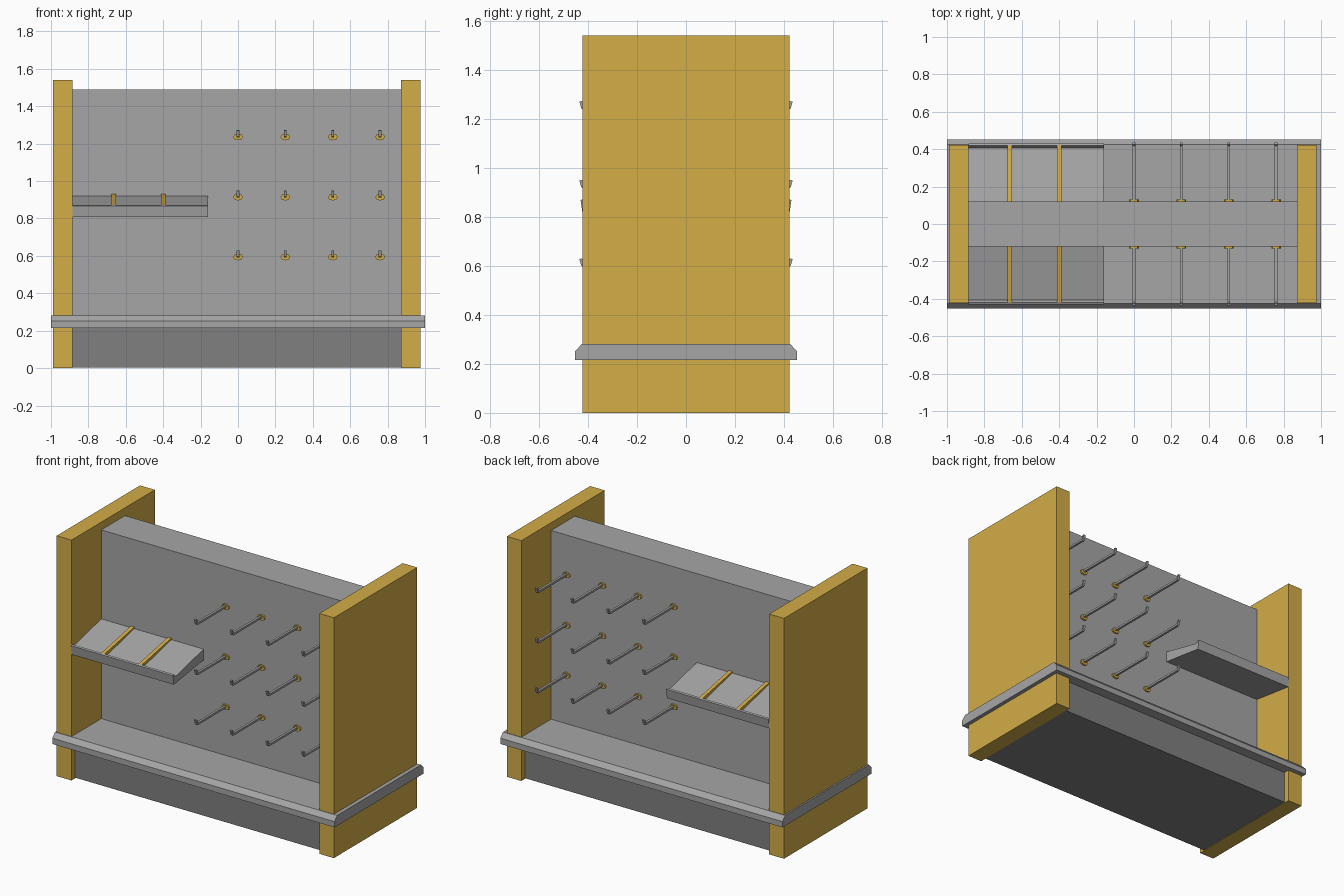
import bpy, bmesh

if "Cube" in bpy.data.objects:
    bpy.data.objects.remove(bpy.data.objects["Cube"])


def material(name, r, g, b):
    m = bpy.data.materials.new(name)
    m.diffuse_color = (r, g, b, 1)
    m.use_nodes = True
    m.node_tree.nodes["Principled BSDF"].inputs["Base Color"].default_value = m.diffuse_color
    return m


gold = material("gold", 0.655, 0.417, 0.064)
grey = material("grey", 0.38, 0.38, 0.38)
dark = material("dark_grey", 0.214, 0.214, 0.214)


def prism(name, profile, x0, x1, mat=grey, mirror=False):
    """Extrude a (y, z) profile from x0 to x1, optionally mirrored front to back."""
    bm = bmesh.new()
    face = bm.faces.new([bm.verts.new((x0, y, z)) for y, z in profile])
    ext = bmesh.ops.extrude_face_region(bm, geom=[face])
    verts = [v for v in ext["geom"] if isinstance(v, bmesh.types.BMVert)]
    bmesh.ops.translate(bm, verts=verts, vec=(x1 - x0, 0, 0))
    bmesh.ops.recalc_face_normals(bm, faces=bm.faces)
    me = bpy.data.meshes.new(name)
    bm.to_mesh(me)
    bm.free()
    ob = bpy.data.objects.new(name, me)
    bpy.context.collection.objects.link(ob)
    me.materials.append(mat)
    if mirror:
        add_mirror(ob)
    return ob


def add_mirror(ob):
    m = ob.modifiers.new("front_to_back", "MIRROR")
    m.use_axis = (False, True, False)


def rect(y0, y1, z0, z1):
    return [(y0, z0), (y1, z0), (y1, z1), (y0, z1)]


L, R = -0.885, 0.872   # inner faces of the end panels

# End panels, central wall and recessed plinth
prism("left_end_panel", rect(-0.422, 0.422, 0, 1.54), -0.99, L, gold)
prism("right_end_panel", rect(-0.422, 0.422, 0, 1.54), R, 0.975, gold)
prism("central_wall", rect(-0.12, 0.12, 0.28, 1.49), L, R)
prism("plinth", rect(-0.385, 0.385, 0.004, 0.215), L, R, dark)

# Bottom deck with chamfered bumper edge
prism("bumper_deck", [(-0.452, 0.215), (0.452, 0.215), (0.452, 0.252),
                      (0.425, 0.281), (-0.425, 0.281), (-0.452, 0.252)], -1, 1)

# Sloping shelf with a raised front lip, on both sides
prism("shelf", [(-0.12, 0.92), (-0.406, 0.853), (-0.42, 0.873), (-0.43, 0.868),
                (-0.421, 0.807), (-0.12, 0.85)], L, -0.16, mirror=True)

# Shelf dividers
for x in (-0.663, -0.4):
    prism("shelf_divider", [(-0.12, 0.915), (-0.406, 0.848), (-0.42, 0.872),
                            (-0.12, 0.93)], x - 0.012, x + 0.012, gold, True)

# Grid of hooks, each a rod with an upturned tip on a small mount
for z in (1.24, 0.918, 0.598):
    for x in (0, 0.253, 0.507, 0.76):
        prism("hook", [(-0.12, z - 0.006), (-0.418, z - 0.006), (-0.427, z + 0.002),
                       (-0.435, z + 0.03), (-0.424, z + 0.032), (-0.416, z + 0.007),
                       (-0.12, z + 0.007)],
              x - 0.0075, x + 0.0075, mirror=True)
        bpy.ops.mesh.primitive_cylinder_add(vertices=8, radius=1, depth=2,
                                            rotation=(1.5707963, 0, 0))
        ob = bpy.context.object
        ob.name = "hook_mount"
        ob.scale = (0.026, 0.018, 0.006)
        ob.location = (x, -0.125, z - 0.004)
        # primitive is rotated, so its local y is height and local z is depth
        bpy.ops.object.transform_apply(location=True, rotation=True, scale=True)
        ob.data.materials.append(gold)
        add_mirror(ob)
